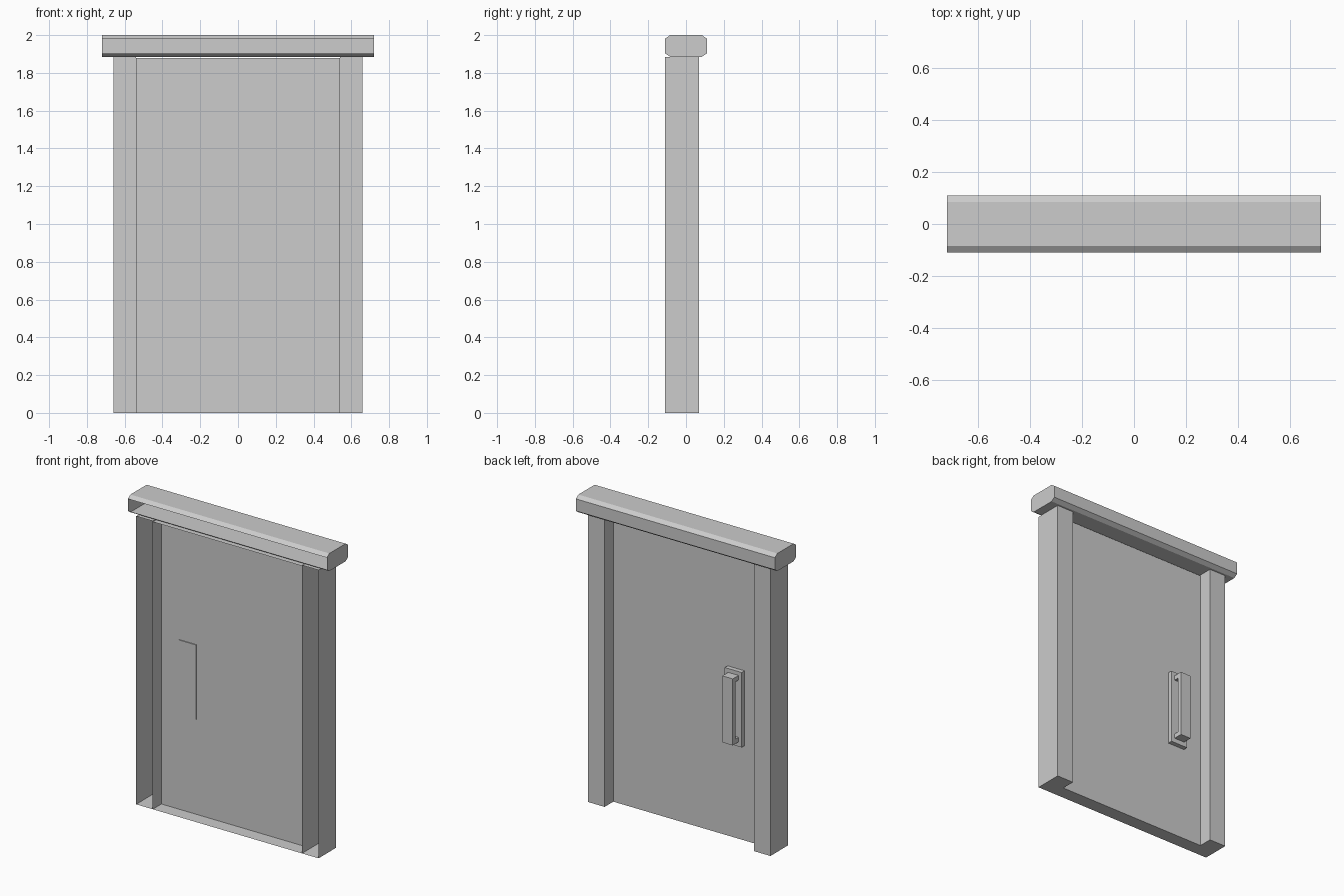
import bpy
import bmesh

cube = bpy.data.objects.get("Cube")
if cube:
    bpy.data.objects.remove(cube, do_unlink=True)

# One plain grey for everything
GREY = (0.604, 0.604, 0.604, 1.0)
grey = bpy.data.materials.new("plain_grey")
grey.use_nodes = True
grey.diffuse_color = GREY
grey.node_tree.nodes["Principled BSDF"].inputs["Base Color"].default_value = GREY


def rect(y0, y1, z0, z1):
    return [(y0, z0), (y1, z0), (y1, z1), (y0, z1)]


def prism(name, profile, x0, x1, open_front=False):
    """Extrude a side profile (y, z) from x0 to x1; optionally drop the front wall."""
    bm = bmesh.new()
    base = bm.faces.new([bm.verts.new((x0, y, z)) for y, z in profile])
    grown = bmesh.ops.extrude_face_region(bm, geom=[base], use_keep_orig=True)
    moved = [g for g in grown["geom"] if isinstance(g, bmesh.types.BMVert)]
    bmesh.ops.translate(bm, verts=moved, vec=(x1 - x0, 0, 0))
    bmesh.ops.recalc_face_normals(bm, faces=bm.faces[:])
    if open_front:
        bm.normal_update()
        front = [f for f in bm.faces if f.normal.y < -0.99]
        bmesh.ops.delete(bm, geom=front, context="FACES")
    mesh = bpy.data.meshes.new(name)
    bm.to_mesh(mesh)
    bm.free()
    mesh.materials.append(grey)
    obj = bpy.data.objects.new(name, mesh)
    bpy.context.collection.objects.link(obj)
    return obj


FRONT, BACK, PANEL = -0.11, 0.07, -0.02
OUTER, INNER = 0.66, 0.54
HEAD, TOP = 1.885, 2.0

# Hollow side posts, open at the front
for side, sign in (("left", 1), ("right", -1)):
    a, b = sorted((sign * INNER, sign * OUTER))
    prism(side + "_post", rect(FRONT, BACK, 0, HEAD), a, b, open_front=True)

# Recessed door panel, a shallow tray open at the front
prism("door_panel", rect(FRONT, PANEL, 0, HEAD - 0.005), -INNER, INNER, open_front=True)

# Chamfered lintel, hollow and open at the front
d, cy, cz = 0.11, 0.026, 0.018
lintel = [(-d + cy, HEAD), (d - cy, HEAD), (d, HEAD + cz), (d, TOP - cz),
          (d - cy, TOP), (-d + cy, TOP), (-d, TOP - cz), (-d, HEAD + cz)]
prism("lintel", lintel, -0.72, 0.72, open_front=True)

# Handle plate, showing slightly through the panel
prism("handle_plate", rect(PANEL - 0.006, 0.01, 0.62, 1.11), -0.41, -0.287)

# Grip bar with a stand-off at each end
lo, hi, t = 0.65, 1.085, 0.03
grip = [(0.01, lo), (BACK, lo), (BACK, hi), (0.01, hi),
        (0.01, hi - t), (BACK - t, hi - t), (BACK - t, lo + t), (0.01, lo + t)]
prism("handle_grip", grip, -0.387, -0.312)
